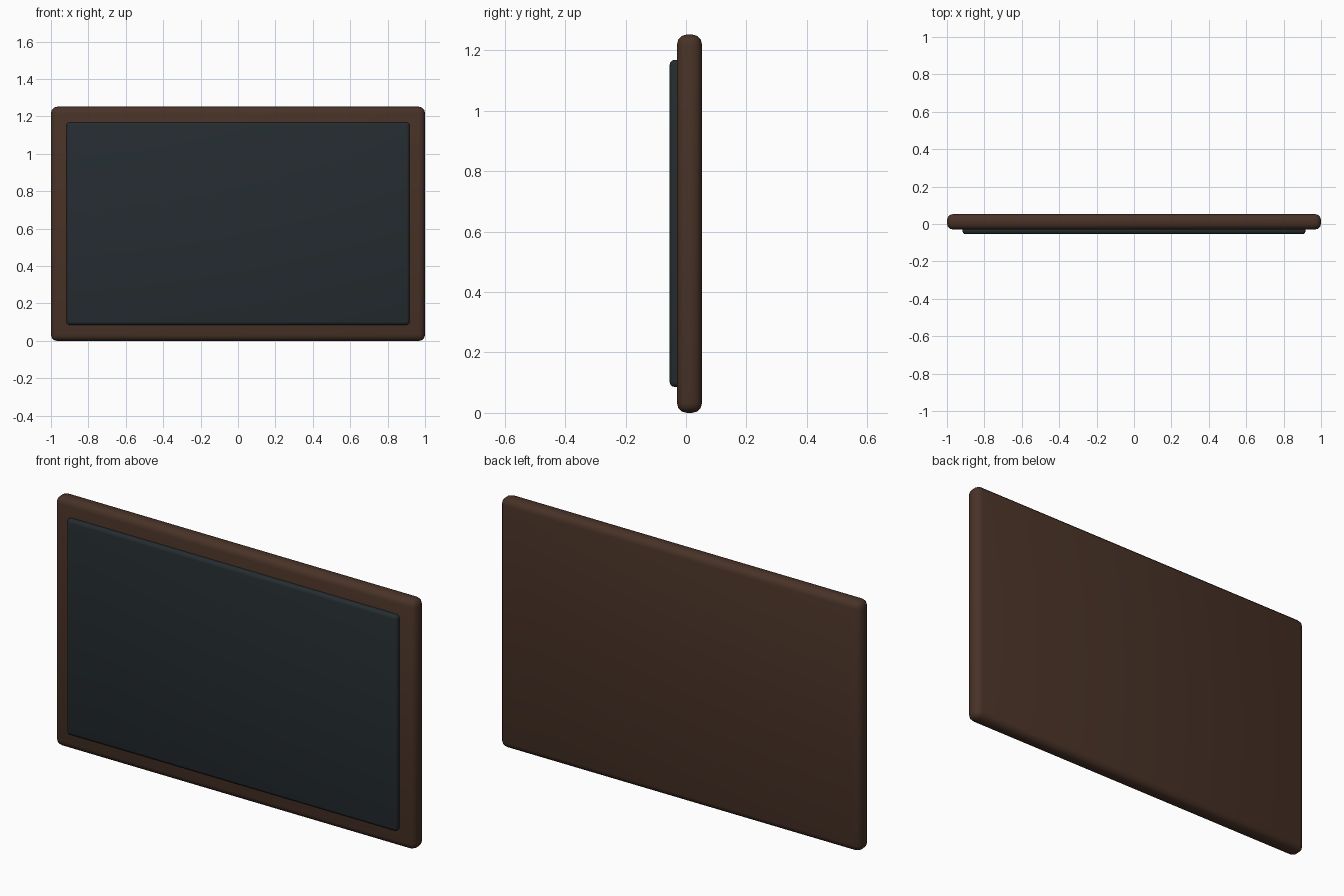
import bpy

if "Cube" in bpy.data.objects:
    bpy.data.objects.remove(bpy.data.objects["Cube"])


def material(name, color):
    m = bpy.data.materials.new(name)
    m.diffuse_color = color
    m.use_nodes = True
    m.node_tree.nodes["Principled BSDF"].inputs["Base Color"].default_value = m.diffuse_color
    return m


def rounded_box(name, lo, hi, bevel, segments, mat):
    bpy.ops.mesh.primitive_cube_add(size=1, location=[(a + b) / 2 for a, b in zip(lo, hi)])
    ob = bpy.context.object
    ob.name = name
    ob.scale = [b - a for a, b in zip(lo, hi)]
    bpy.ops.object.transform_apply(location=False, rotation=False, scale=True)
    mod = ob.modifiers.new("rounded_edges", 'BEVEL')
    mod.width = bevel
    mod.segments = segments
    bpy.ops.object.modifier_apply(modifier=mod.name)
    ob.data.materials.append(mat)
    bpy.ops.object.shade_smooth_by_angle()
    return ob


wood = material("dark_wood", (0.065, 0.032, 0.02, 1))
slate = material("slate", (0.018, 0.025, 0.029, 1))

# Wooden backing board with soft edges
rounded_box("board_frame", (-1, -0.03, 0), (1, 0.053, 1.252), 0.033, 3, wood)

# Dark writing panel standing slightly proud of the front
rounded_box("writing_panel", (-0.917, -0.054, 0.086), (0.917, -0.01, 1.168), 0.016, 3, slate)
